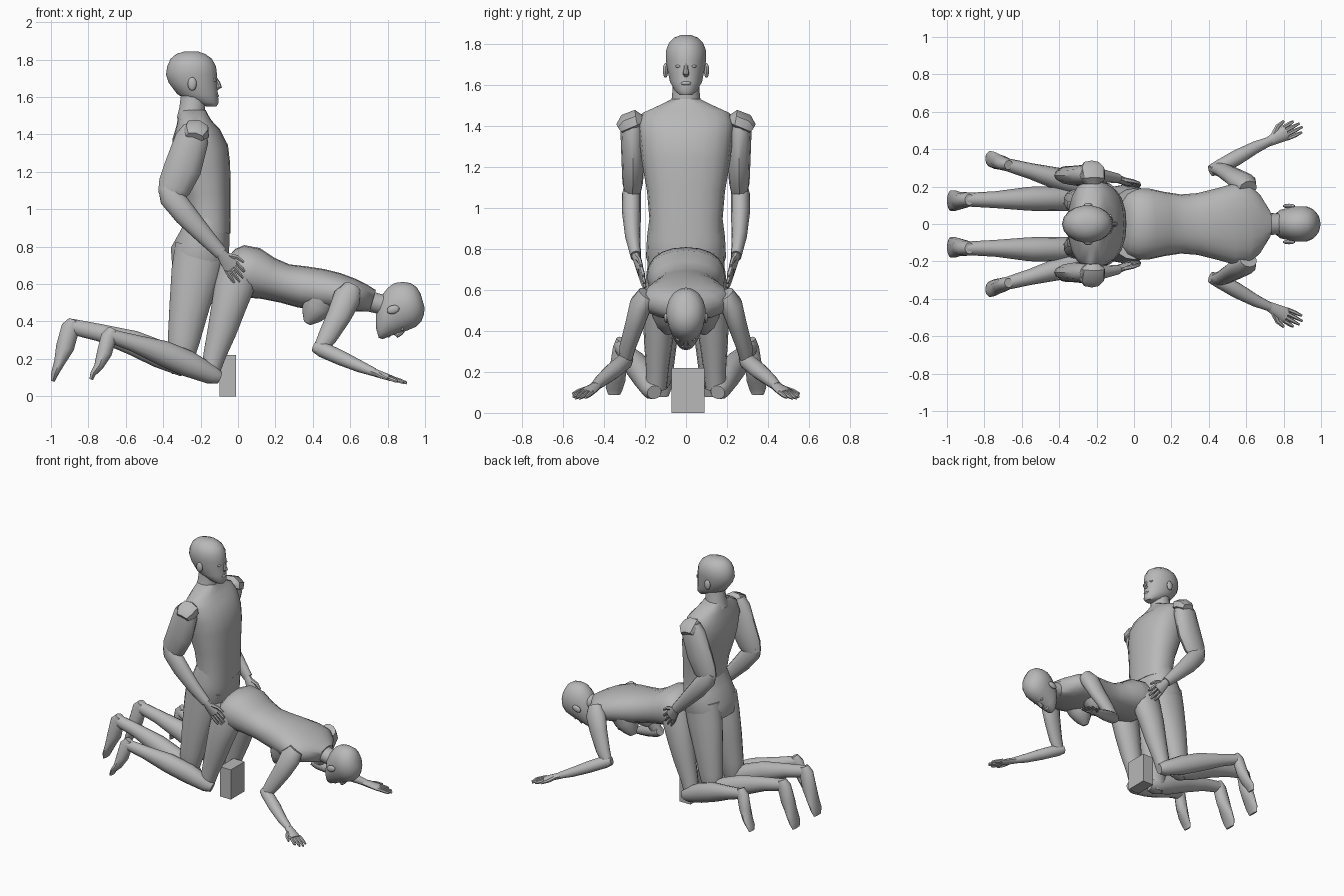
import bpy, bmesh, math
from mathutils import Vector, Matrix

grey = bpy.data.materials.new("plain grey")
grey.diffuse_color = (0.48, 0.48, 0.48, 1)
Y = Vector((0, 1, 0))


def finish(name, bm, angle=40):
    bmesh.ops.recalc_face_normals(bm, faces=bm.faces)
    me = bpy.data.meshes.new(name)
    bm.to_mesh(me)
    bm.free()
    me.materials.append(grey)
    ob = bpy.data.objects.new(name, me)
    bpy.context.collection.objects.link(ob)
    bpy.ops.object.select_all(action='DESELECT')
    ob.select_set(True)
    bpy.context.view_layer.objects.active = ob
    bpy.ops.object.shade_smooth_by_angle(angle=math.radians(angle))
    return ob


def skin(bm, loops):
    for a, b in zip(loops, loops[1:]):
        for k in range(len(a)):
            j = (k + 1) % len(a)
            bm.faces.new((a[k], a[j], b[j], b[k]))
    bm.faces.new(loops[0])
    bm.faces.new(loops[-1])


def loft(name, rings, n=14, mat=None, power=1.0, flip=1):
    """Rings are (x, y, z, half width along y, half depth); flip=-1 mirrors in y."""
    bm = bmesh.new()
    pts = [Vector(r[:3]) for r in rings]
    loops = []
    for i, r in enumerate(rings):
        t = (pts[min(i + 1, len(pts) - 1)] - pts[max(i - 1, 0)]).normalized()
        u = (Y - t * Y.dot(t)).normalized()
        v = t.cross(u)
        loop = []
        for k in range(n):
            a = 2 * math.pi * k / n
            c, s = math.cos(a), math.sin(a)
            c = math.copysign(abs(c) ** power, c)
            s = math.copysign(abs(s) ** power, s)
            p = pts[i] + u * c * r[3] + v * s * r[4]
            p.y *= flip
            loop.append(bm.verts.new(mat @ p if mat else p))
        loops.append(loop)
    skin(bm, loops)
    return finish(name, bm)


def pair(name, rings, **kw):
    for side, f in (("left", 1), ("right", -1)):
        loft(side + "_" + name, rings, flip=f, **kw)


def blob(name, loc, radii, mat=None):
    bm = bmesh.new()
    m = Matrix.Translation(loc) @ Matrix.Diagonal((*radii, 1))
    bmesh.ops.create_uvsphere(bm, u_segments=12, v_segments=8, radius=1,
                              matrix=mat @ m if mat else m)
    finish(name, bm)


def head(prefix, loc, tilt, size):
    """Head facing +x, origin at the ears, tilted forward about y."""
    m = Matrix.Translation(loc) @ Matrix.Rotation(tilt, 4, 'Y') @ Matrix.Scale(size, 4)
    # level rings: height, back, front, half width
    prof = [(-.125, .07, .125, .03), (-.105, .0, .137, .055), (-.06, -.085, .132, .08),
            (0, -.13, .13, .092), (.045, -.145, .128, .1), (.09, -.138, .122, .1),
            (.13, -.12, .1, .084), (.155, -.09, .065, .058), (.167, -.05, .03, .025)]
    bm = bmesh.new()
    n, loops = 18, []
    for z, x0, x1, w in prof:
        ring = [2 * math.pi * k / n for k in range(n)]
        loops.append([bm.verts.new(m @ Vector(((x0 + x1) / 2 + (x1 - x0) / 2 * math.cos(a),
                                               w * math.sin(a), z))) for a in ring])
    skin(bm, loops)
    finish(prefix + "_head", bm)
    # face details
    loft(prefix + "_nose", [(.115, 0, .03, .01, .01), (.132, 0, 0, .011, .013),
                            (.138, 0, -.02, .016, .016), (.125, 0, -.03, .012, .01)], n=8, mat=m)
    blob(prefix + "_lips", (.126, 0, -.068), (.012, .026, .01), m)
    for s in (1, -1):
        blob(prefix + "_ear", (-.005, s * .1, -.005), (.024, .013, .036), m)
        blob(prefix + "_eye", (.112, s * .036, .015), (.012, .015, .008), m)


def hand(prefix, wrist, tip, across, w):
    """Flat palm, four fingers and a thumb; across is the spread direction."""
    wrist, tip = Vector(wrist), Vector(tip)
    d = tip - wrist
    across = Vector(across)
    across = (across - d.normalized() * across.dot(d.normalized())).normalized()
    flat = abs(across.y) > .5

    def ring(p, a, b):
        return (*p, a, b) if flat else (*p, b, a)
    pair(prefix + "_palm", [ring(wrist, .026, .022), ring(wrist + d * .25, w * .8, .02),
                            ring(wrist + d * .55, w, .016)], n=10)
    for i in range(4):
        o = across * w * (i - 1.5) * .5
        length = (.92, 1.0, .97, .85)[i]
        pair(prefix + "_finger", [ring(wrist + d * .5 + o, .011, .012),
                                  ring(wrist + d * .75 + o * 1.1, .011, .011),
                                  ring(wrist + d * length + o * 1.15, .006, .007)], n=6)
    pair(prefix + "_thumb", [ring(wrist + d * .2 + across * w * .5, .015, .014),
                             ring(wrist + d * .4 + across * w * 1.2, .013, .012),
                             ring(wrist + d * .62 + across * w * 1.45, .008, .008)], n=6)


# Support block
bm = bmesh.new()
bmesh.ops.create_cube(bm, size=1, matrix=Matrix.Translation((-.055, .01, .11)) @ Matrix.Diagonal((.09, .16, .22, 1)))
finish("block", bm)

# Upright kneeling figure
head("upright", (-.24, 0, 1.675), 0, 1)
loft("upright_neck", [(-.25, 0, 1.48, .085, .08), (-.245, 0, 1.54, .068, .07), (-.235, 0, 1.62, .064, .07)])
loft("upright_torso", [(-.16, 0, .88, .18, .12), (-.155, 0, .94, .178, .115), (-.165, 0, 1.08, .19, .125),
                       (-.185, 0, 1.22, .215, .145), (-.2, 0, 1.31, .225, .15), (-.225, 0, 1.4, .235, .13),
                       (-.235, 0, 1.46, .215, .095), (-.24, 0, 1.5, .13, .08), (-.24, 0, 1.53, .07, .068)],
     n=20, power=.85)
loft("upright_pelvis", [(-.16, 0, .95, .178, .115), (-.175, 0, .86, .19, .135),
                        (-.205, 0, .76, .195, .16), (-.215, 0, .68, .17, .14)], n=18, power=.85)
pair("upright_thigh", [(-.2, .1, .8, .085, .14), (-.225, .1, .66, .09, .135), (-.26, .11, .48, .085, .11),
                       (-.29, .12, .3, .07, .088), (-.31, .125, .18, .06, .07), (-.31, .125, .12, .035, .045)])
pair("upright_shin", [(-.24, .13, .15, .04, .04), (-.29, .13, .165, .06, .062), (-.42, .135, .225, .066, .075),
                      (-.56, .135, .285, .064, .068), (-.74, .13, .34, .045, .048), (-.9, .13, .375, .036, .042)])
pair("upright_foot", [(-.88, .13, .41, .03, .025), (-.895, .13, .37, .04, .05), (-.925, .125, .26, .045, .05),
                      (-.955, .125, .18, .055, .03), (-.98, .125, .12, .055, .02), (-.99, .125, .08, .04, .01)])
pair("upright_shoulder", [(-.22, .18, 1.43, .05, .055), (-.22, .24, 1.43, .05, .07),
                          (-.225, .29, 1.41, .05, .075), (-.23, .32, 1.385, .03, .05)], n=7)
pair("upright_upper_arm", [(-.23, .26, 1.44, .05, .06), (-.245, .262, 1.38, .058, .09), (-.295, .258, 1.22, .056, .1),
                           (-.34, .26, 1.12, .05, .09), (-.375, .26, 1.06, .036, .06)], n=12)
pair("upright_forearm", [(-.39, .262, 1.12, .035, .04), (-.36, .265, 1.07, .046, .065), (-.28, .265, .97, .046, .062),
                         (-.18, .26, .86, .037, .048), (-.09, .245, .765, .026, .036)], n=12)
hand("upright", (-.095, .245, .77), (.02, .2, .62), (1, 0, .7), .046)

# Figure on hands and knees
head("crouching", (.835, 0, .46), math.radians(74), .96)
loft("crouching_torso", [(-.07, 0, .69, .12, .06), (-.04, 0, .68, .165, .11), (.01, 0, .672, .19, .138),
                         (.08, 0, .66, .19, .137), (.16, 0, .63, .172, .115), (.25, 0, .603, .158, .105),
                         (.34, 0, .585, .165, .112), (.44, 0, .57, .19, .112), (.53, 0, .555, .215, .105),
                         (.61, 0, .54, .215, .09), (.67, 0, .525, .16, .075), (.72, 0, .51, .075, .06)],
     n=20, power=.9)
loft("crouching_neck", [(.66, 0, .525, .08, .065), (.73, 0, .5, .058, .055), (.82, 0, .48, .055, .055)])
pair("crouching_breast", [(.45, .085, .54, .09, .11), (.42, .085, .47, .08, .085),
                          (.39, .088, .425, .055, .055), (.37, .09, .39, .02, .02)])
pair("crouching_thigh", [(.0, .115, .7, .075, .1), (-.015, .12, .6, .082, .11), (-.05, .13, .48, .08, .095),
                         (-.085, .135, .35, .07, .08), (-.125, .14, .22, .056, .062), (-.15, .145, .12, .05, .05)])
pair("crouching_shin", [(-.1, .155, .1, .035, .035), (-.14, .165, .115, .052, .052), (-.27, .2, .175, .06, .07),
                        (-.4, .24, .23, .06, .068), (-.56, .285, .285, .042, .046), (-.69, .32, .325, .034, .036)], n=12)
pair("crouching_foot", [(-.67, .315, .36, .025, .025), (-.69, .32, .32, .036, .045), (-.715, .33, .23, .04, .042),
                        (-.745, .34, .16, .045, .026), (-.775, .35, .12, .042, .016), (-.785, .35, .09, .03, .01)], n=10)
pair("crouching_upper_arm", [(.61, .19, .58, .045, .05), (.585, .22, .53, .055, .075), (.54, .25, .43, .047, .065),
                             (.48, .285, .32, .04, .052), (.43, .3, .235, .03, .035)], n=12)
pair("crouching_forearm", [(.41, .285, .265, .03, .03), (.45, .3, .25, .04, .042), (.55, .355, .205, .042, .04),
                           (.65, .41, .16, .033, .032), (.73, .445, .128, .024, .022)], n=12)
hand("crouching", (.72, .44, .13), (.895, .53, .07), (-.45, .9, 0), .042)
